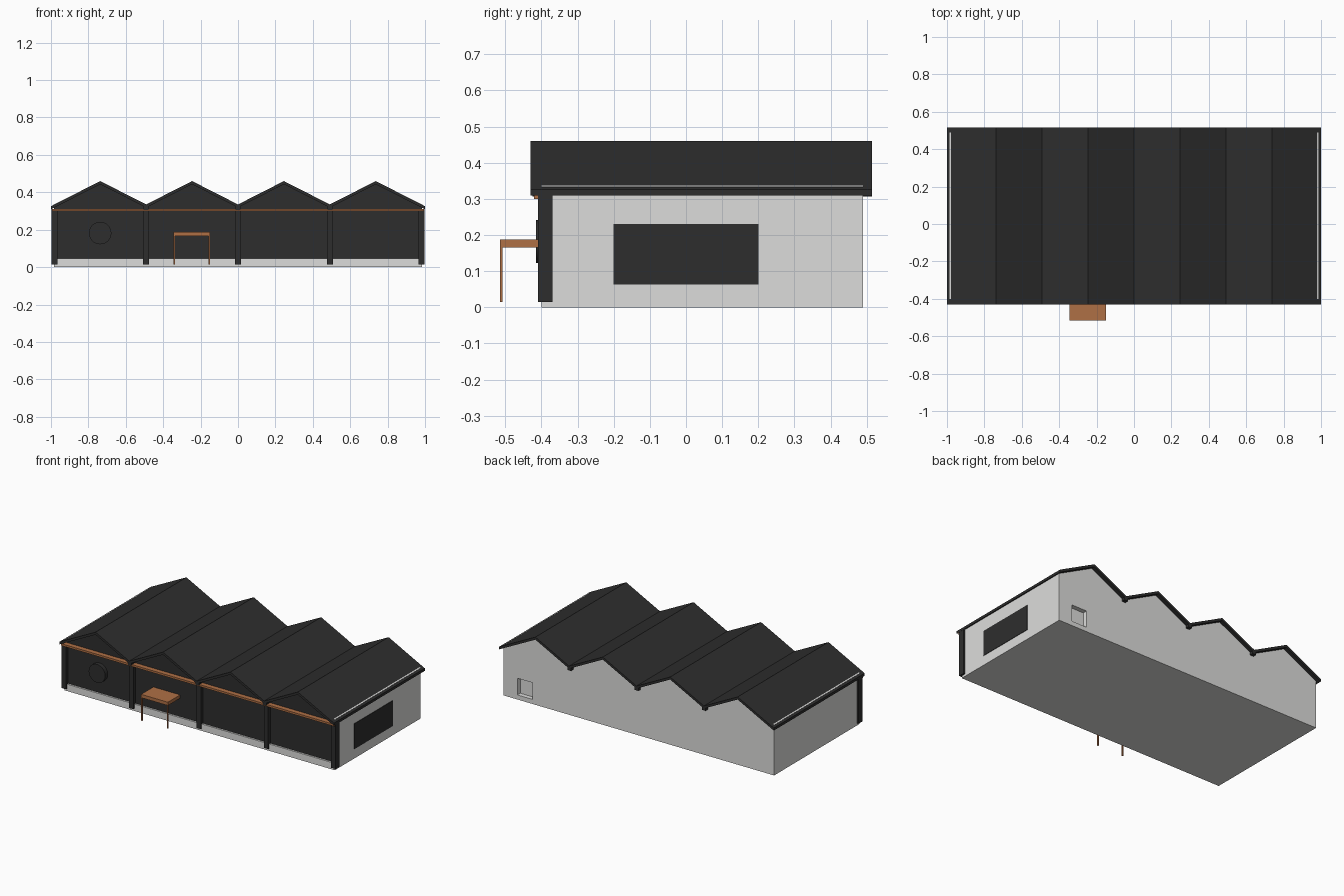
import bpy, bmesh
from mathutils import Vector

cube = bpy.data.objects.get("Cube")
if cube:
    bpy.data.objects.remove(cube, do_unlink=True)


def material(name, rgb):
    m = bpy.data.materials.new(name)
    m.use_nodes = True
    m.diffuse_color = (*rgb, 1)
    m.node_tree.nodes["Principled BSDF"].inputs["Base Color"].default_value = (*rgb, 1)
    return m


light = material("light_render", (0.72, 0.72, 0.71))
dark = material("dark_cladding", (0.027, 0.027, 0.027))
copper = material("copper_timber", (0.43, 0.16, 0.06))


def prism(name, outline, y0, y1, mat):
    """Extrude an x-z outline from y0 to y1."""
    bm = bmesh.new()
    face = bm.faces.new([bm.verts.new((x, y0, z)) for x, z in outline])
    ext = bmesh.ops.extrude_face_region(bm, geom=[face])
    verts = [v for v in ext["geom"] if isinstance(v, bmesh.types.BMVert)]
    bmesh.ops.translate(bm, verts=verts, vec=Vector((0, y1 - y0, 0)))
    bmesh.ops.recalc_face_normals(bm, faces=bm.faces)
    mesh = bpy.data.meshes.new(name)
    bm.to_mesh(mesh)
    bm.free()
    mesh.materials.append(mat)
    ob = bpy.data.objects.new(name, mesh)
    bpy.context.collection.objects.link(ob)
    return ob


def box(name, x0, x1, y0, y1, z0, z1, mat):
    return prism(name, [(x0, z0), (x1, z0), (x1, z1), (x0, z1)], y0, y1, mat)


# Roof shape: four equal gables
BAY, RIDGE, VALLEY = 0.491, 0.46, 0.335
SLOPE = (RIDGE - VALLEY) / (BAY / 2)
valleys = [-BAY, 0, BAY]
ridges = [(i - 1.5) * BAY for i in range(4)]


def roof_z(x):
    return RIDGE - SLOPE * min(abs(x - r) for r in ridges)


def zigzag(half, drop):
    xs = sorted([-half, half] + valleys + ridges)
    return [(x, roof_z(x) - drop) for x in xs]


# Roof sheet, with gutters under the valleys
prism("roof", zigzag(1.0, 0) + zigzag(1.0, 0.017)[::-1], -0.43, 0.515, dark)
for x in valleys:
    box("valley_gutter", x - 0.013, x + 0.013, -0.425, 0.515, 0.306, 0.33, dark)

# Light trim strips along the outer eaves
for s in (-1, 1):
    a, b = s * 0.979, s * 0.986
    prism("eave_strip", [(a, roof_z(a) - 0.004), (b, roof_z(b) - 0.004),
                         (b, roof_z(b) + 0.001), (a, roof_z(a) + 0.001)],
          -0.40, 0.49, light)

# Main walls with a recessed opening at the back
walls = prism("walls", [(-0.985, 0), (0.985, 0)] + zigzag(0.985, 0.015)[::-1],
              -0.38, 0.49, light)
cutter = box("back_opening_cutter", 0.775, 0.885, 0.46, 0.6, 0.03, 0.14, light)
cutter.hide_render = True
cutter.hide_viewport = True
cut = walls.modifiers.new("back_opening", "BOOLEAN")
cut.object = cutter
cut.solver = "EXACT"

# Front plinth and cladding
box("front_plinth", -0.985, 0.985, -0.40, -0.375, 0, 0.045, light)
prism("front_cladding", [(-0.984, 0.045), (0.984, 0.045)] + zigzag(0.984, 0.016)[::-1],
      -0.388, -0.379, dark)

# Front columns and the copper beam across them
for x in [-0.981] + valleys + [0.981]:
    box("front_column", x - 0.016, x + 0.016, -0.41, -0.37, 0.015, 0.312, dark)
box("front_beam", -0.995, 0.995, -0.42, -0.386, 0.299, 0.312, copper)

# Side window plate
box("side_window", 0.98, 0.988, -0.2, 0.2, 0.063, 0.23, dark)

# Round plain sign
bpy.ops.mesh.primitive_cylinder_add(vertices=32, radius=0.06, depth=0.03,
                                    location=(-0.737, -0.4, 0.182),
                                    rotation=(1.5708, 0, 0))
sign = bpy.context.object
sign.name = "round_sign"
sign.data.materials.append(dark)
bpy.ops.object.shade_smooth_by_angle()

# Entrance canopy: deck, rim and two slim posts
L, R, F, B = -0.345, -0.15, -0.515, -0.385
box("canopy_deck", L, R, F, B, 0.178, 0.188, copper)
box("canopy_front_rim", L, R, F, F + 0.01, 0.166, 0.178, copper)
for x in (L, R - 0.01):
    box("canopy_side_rim", x, x + 0.01, F + 0.01, B, 0.166, 0.178, copper)
for x in (L, R - 0.007):
    box("canopy_post", x, x + 0.007, F, F + 0.007, 0.015, 0.166, copper)
